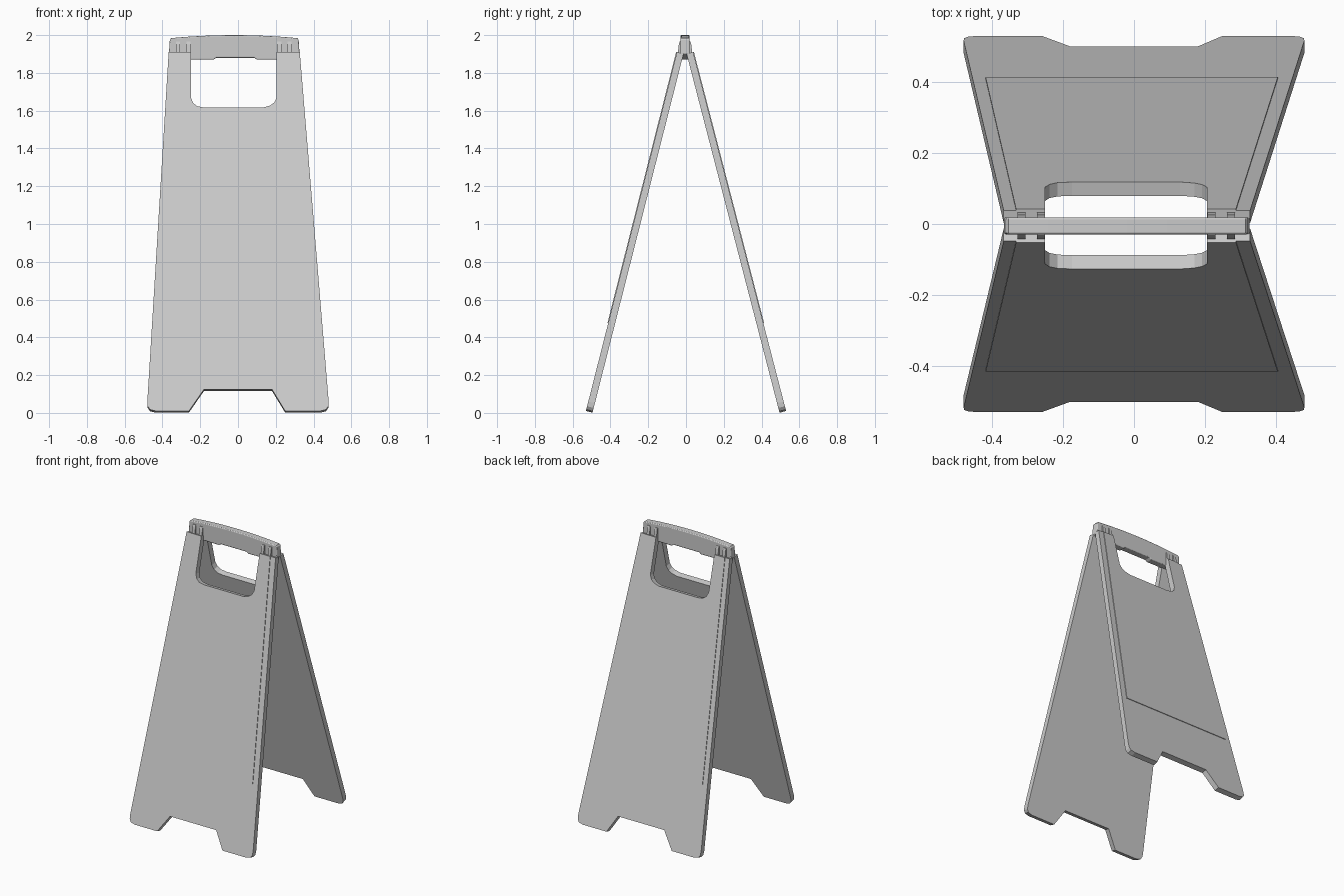
import bpy, bmesh
from mathutils import Vector

if "Cube" in bpy.data.objects:
    bpy.data.objects.remove(bpy.data.objects["Cube"])


def prism(name, front, offset):
    """Extrude a planar outline along an offset vector."""
    bm = bmesh.new()
    face = bm.faces.new([bm.verts.new(p) for p in front])
    ext = bmesh.ops.extrude_face_region(bm, geom=[face], use_keep_orig=True)
    verts = [g for g in ext["geom"] if isinstance(g, bmesh.types.BMVert)]
    bmesh.ops.translate(bm, verts=verts, vec=offset)
    bmesh.ops.recalc_face_normals(bm, faces=bm.faces[:])
    me = bpy.data.meshes.new(name)
    bm.to_mesh(me)
    bm.free()
    ob = bpy.data.objects.new(name, me)
    bpy.context.collection.objects.link(ob)
    return ob


TOP, MID_Y = 1.91, -0.005

# Carry opening, open at the top where the handle closes it
hole = [(0.205, TOP), (0.205, 1.67), (0.192, 1.643), (0.17, 1.626), (0.13, 1.615),
        (-0.175, 1.615), (-0.215, 1.622), (-0.238, 1.64), (-0.25, 1.67), (-0.25, TOP)]
# Leaf outline with feet and rounded lower corners
leaf = [(-0.367, TOP), (-0.48, 0.06), (-0.478, 0.035), (-0.466, 0.018), (-0.435, 0.01),
        (-0.26, 0.01), (-0.18, 0.125), (0.18, 0.125), (0.25, 0.01),
        (0.435, 0.01), (0.466, 0.018), (0.478, 0.035), (0.48, 0.06), (0.327, TOP)]
# Slightly raised sign area
area = [(-0.332, TOP), (-0.418, 0.475), (0.405, 0.475), (0.287, TOP)]


def build_leaf(label, s):
    top_y = s * 0.043 + MID_Y
    foot_y = s * 0.53
    slope = (foot_y - top_y) / (TOP - 0.01)

    def place(pts):
        return [(x, foot_y - slope * (z - 0.01), z) for x, z in pts]

    normal = Vector((0, s, abs(slope))).normalized()
    prism(label + "_leaf", place(leaf + hole), normal * -0.036)
    prism(label + "_sign_area", place(area + hole), normal * 0.004)

    # Hinge fingers reaching up beside the handle ends
    for i, x in enumerate((-0.328, -0.273, 0.207, 0.262)):
        prof = [(x, MID_Y, 1.89), (x, MID_Y + s * 0.04, 1.89),
                (x, MID_Y + s * 0.033, 1.95), (x, MID_Y + s * 0.028, 1.967),
                (x, MID_Y, 1.967)]
        prism(f"{label}_hinge_finger_{i}", prof, Vector((0.022, 0, 0)))


for label, s in (("front", -1), ("back", 1)):
    build_leaf(label, s)

# Handle: arched bar with a finger recess underneath
cx, hw = -0.02, 0.346
arch = []
for i in range(13):
    t = 1 - 2 * i / 12
    arch.append((cx + t * (hw - 0.012), 2.0 - 0.016 * t * t))
outline = [(cx - hw + 0.005, 1.975), (cx - hw, 1.90), (cx - hw + 0.06, 1.872),
           (-0.13, 1.87), (-0.115, 1.88), (0.085, 1.88), (0.10, 1.87),
           (cx + hw - 0.06, 1.872), (cx + hw, 1.90), (cx + hw - 0.005, 1.975)]
handle = prism("handle", [(x, MID_Y - 0.024, z) for x, z in outline + arch],
               Vector((0, 0.048, 0)))
bev = handle.modifiers.new("soft_edges", "BEVEL")
bev.width = 0.006
bev.segments = 3
bev.limit_method = "ANGLE"
bev.angle_limit = 1.0
